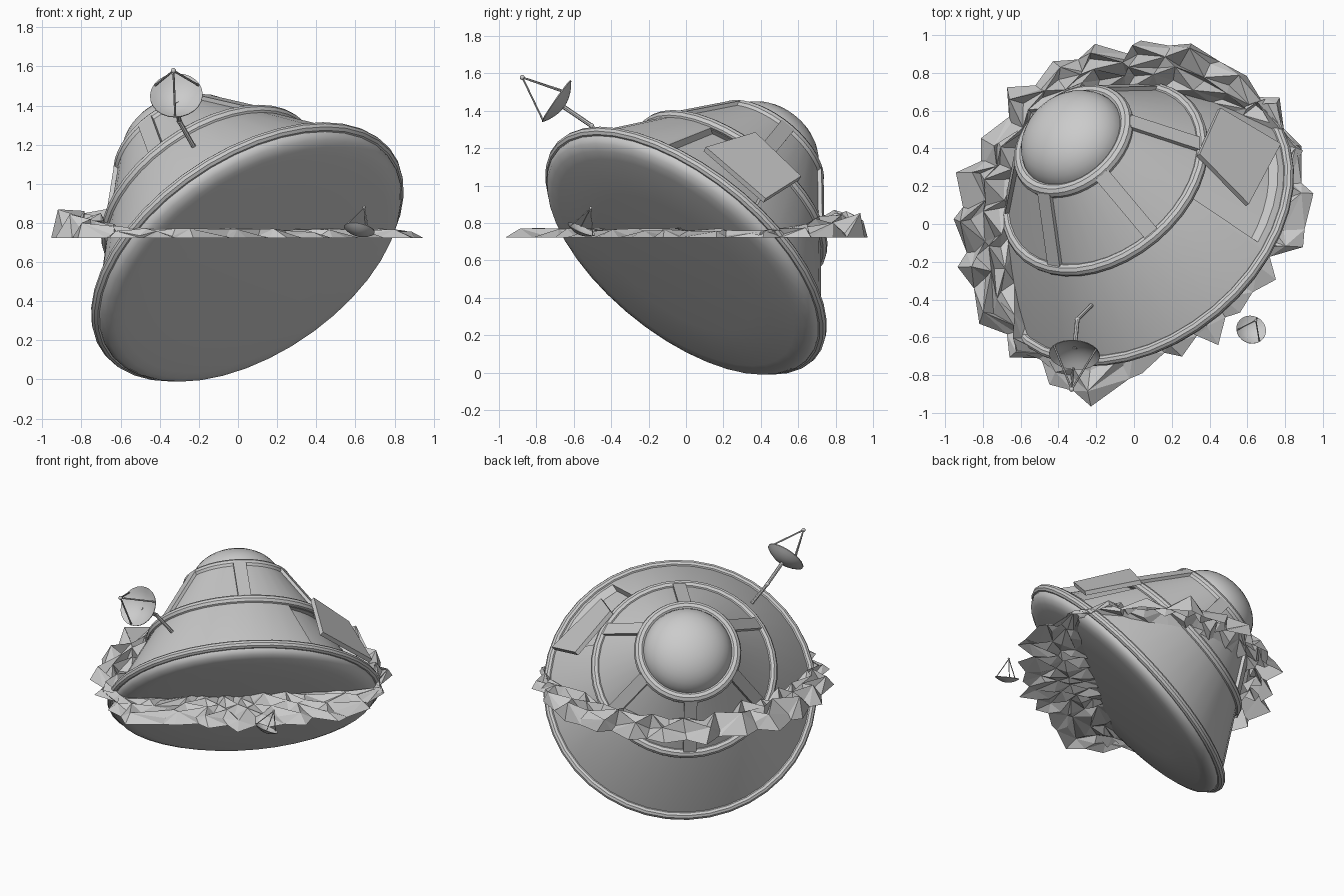
import bpy, bmesh, math, random
from mathutils import Vector, Matrix

if "Cube" in bpy.data.objects:
    bpy.data.objects.remove(bpy.data.objects["Cube"])

random.seed(4)
# Tilted capsule frame: base centre, axis, and two directions across it
C = Vector((0.048, 0.0, 0.652))
A = Vector((-0.47, 0.56, 0.69)).normalized()
E1 = Vector((0.766, 0.643, 0)).normalized()
E2 = A.cross(E1)
M = Matrix.Translation(C) @ Matrix((E1, E2, A)).transposed().to_4x4()


def make(name, verts, faces, mat=None, smooth=True):
    me = bpy.data.meshes.new(name)
    me.from_pydata([tuple(v) for v in verts], [], faces)
    bm = bmesh.new()
    bm.from_mesh(me)
    bmesh.ops.recalc_face_normals(bm, faces=bm.faces)
    bm.to_mesh(me)
    bm.free()
    ob = bpy.data.objects.new(name, me)
    bpy.context.collection.objects.link(ob)
    if mat:
        ob.matrix_world = mat
    if smooth:
        shade(ob)
    return ob


def activate(ob):
    bpy.ops.object.select_all(action='DESELECT')
    ob.select_set(True)
    bpy.context.view_layer.objects.active = ob


def shade(ob):
    activate(ob)
    bpy.ops.object.shade_smooth_by_angle(angle=math.radians(35))


def lathe(name, prof, mat, n=40, smooth=True):
    """Spin (radius, height) points; end points at radius 0 become poles."""
    verts, rows, faces = [], [], []
    for r, h in prof:
        k = 1 if r == 0 else n
        rows.append([len(verts) + (i % k) for i in range(n)])
        verts += [(r * math.cos(math.tau * i / n), r * math.sin(math.tau * i / n), h) for i in range(k)]
    for a, b in zip(rows, rows[1:]):
        for i in range(n):
            j = (i + 1) % n
            faces.append(list(dict.fromkeys((a[i], a[j], b[j], b[i]))))
    return make(name, verts, faces, mat, smooth)


def ring(name, R, w, t):
    bpy.ops.mesh.primitive_torus_add(major_radius=R, minor_radius=t, major_segments=40, minor_segments=10)
    ob = bpy.context.object
    ob.name = name
    ob.matrix_world = M @ Matrix.Translation((0, 0, w))
    shade(ob)


def rod(name, p, q, r, n=8):
    p, q = Vector(p), Vector(q)
    rot = (q - p).to_track_quat('Z', 'Y').to_matrix().to_4x4()
    L = (q - p).length
    lathe(name, [(0, 0), (r, 0), (r, L), (0, L)], Matrix.Translation(p) @ rot, n)


def ball(name, p, r):
    bpy.ops.mesh.primitive_uv_sphere_add(segments=12, ring_count=8, radius=r, location=p)
    bpy.context.object.name = name
    shade(bpy.context.object)


# Hull: rounded heat shield and straight cone
hull = lathe("hull", [(0, -0.105), (0.5, -0.1), (0.76, -0.092), (0.81, -0.083), (0.85, -0.066), (0.87, -0.04),
                      (0.872, -0.01), (0.862, 0.01), (0.582, 0.43), (0.335, 0.785), (0.28, 0.8), (0, 0.8)], M, smooth=False)

# Shallow hatch recess cut from the lower cone
n, t0, t1 = 6, math.radians(-61), math.radians(-20)
cv, cf = [], []
for i in range(n + 1):
    t = t0 + (t1 - t0) * i / n
    for r, w in ((0.78, 0.05), (0.95, 0.05), (0.72, 0.40), (0.55, 0.40)):
        cv.append((r * math.cos(t), r * math.sin(t), w))
for i in range(n):
    for k in range(4):
        m = (k + 1) % 4
        cf.append((4 * i + k, 4 * i + m, 4 * i + 4 + m, 4 * i + 4 + k))
cf += [(0, 1, 2, 3), tuple(4 * n + k for k in range(4))]
cutter = make("hatch_cutter", cv, cf, M, False)
mod = hull.modifiers.new("recess", 'BOOLEAN')
mod.object, mod.operation, mod.solver = cutter, 'DIFFERENCE', 'EXACT'
activate(hull)
bpy.ops.object.modifier_apply(modifier="recess")
bpy.data.objects.remove(cutter)
shade(hull)

# Rings and nose dome
ring("base_rim", 0.872, 0.0, 0.029)
ring("middle_ring", 0.582, 0.43, 0.034)
ring("top_ring", 0.316, 0.785, 0.038)
lathe("nose_dome", [(0.295 * math.cos(k * math.pi / 18), 0.785 + 0.215 * math.sin(k * math.pi / 18)) for k in range(9)]
      + [(0, 1.0)], M)

# Six ribs on the upper cone
p0, p1 = Vector((0.578, 0, 0.43)), Vector((0.33, 0, 0.785))
d = (p1 - p0).normalized()
side = Vector((0, 1, 0))
basis = Matrix((d, side, d.cross(side))).transposed().to_4x4()
for k in range(6):
    bpy.ops.mesh.primitive_cube_add(size=1)
    ob = bpy.context.object
    ob.name = f"rib_{k + 1}"
    ob.matrix_world = (M @ Matrix.Rotation(math.radians(30 + 60 * k), 4, 'Z') @ Matrix.Translation((p0 + p1) / 2)
                       @ basis @ Matrix.Diagonal(((p1 - p0).length, 0.085, 0.045, 1)))

# Loose hatch door, sprung open on one side
door = make("hatch_door", [(0.34, 0.365, 1.275), (0.45, 0.61, 1.04), (0.77, 0.42, 0.92), (0.6, 0.1, 1.195)],
            [(0, 1, 2, 3)], smooth=False)
sol = door.modifiers.new("thickness", 'SOLIDIFY')
sol.thickness, sol.offset = 0.03, 0


# Dish antenna: bowl, three struts and feed tip
def dish(name, centre, tip, r):
    centre, tip = Vector(centre), Vector(tip)
    mat = Matrix.Translation(centre) @ (tip - centre).to_track_quat('Z', 'Y').to_matrix().to_4x4()
    dep, th = 0.36 * r, 0.04 * r
    prof = [(r * k / 5, dep * ((k / 5) ** 2 - 1)) for k in range(6)]
    lathe(name + "_bowl", prof + [(q, h + th) for q, h in reversed(prof)], mat, 24)
    for k in range(3):
        a = math.tau * k / 3 - math.pi / 2
        rod(f"{name}_strut_{k + 1}", mat @ Vector((r * .95 * math.cos(a), r * .95 * math.sin(a), 0)), tip, 0.04 * r, 6)
    ball(name + "_feed", tip, 0.1 * r)


dish("antenna", (-0.315, -0.69, 1.45), (-0.33, -0.875, 1.578), 0.135)
rod("antenna_stalk_lower", (-0.215, -0.42, 1.17), (-0.3, -0.505, 1.32), 0.012)
rod("antenna_stalk_upper", (-0.3, -0.505, 1.32), (-0.315, -0.66, 1.425), 0.012)
ball("antenna_elbow", (-0.3, -0.505, 1.32), 0.014)
dish("fallen_dish", (0.62, -0.56, 0.765), (0.645, -0.51, 0.88), 0.08)

# Broken ground: jagged ring of facets where the hull meets the surface
Z0 = 0.722
outer = [.92, .95, .97, .98, 1.0, .96, .98, .92, .93, .92, .91, .93, .91, .92, 1.0, .78, .73, .73, .71, .78]


def edge_of_hull(target):
    """March outward from inside the hull to its outline at ground height."""
    start = Vector((-0.2, 0.2, Z0))
    for k in range(101):
        p = start.lerp(target, k / 100)
        q = p - C
        w = q.dot(A)
        if w < -0.1 or (q - w * A).length > (0.87 - 0.667 * max(w, 0)):
            return p
    return target


N, ROWS = 46, 6
verts, faces = [], []
for i in range(N):
    a = math.tau * i / N
    s = i / N * len(outer)
    k = int(s)
    R = outer[k] + (outer[(k + 1) % len(outer)] - outer[k]) * (s - k)
    R += random.uniform(0, 0.07) * (1 if i % 2 else -1)
    a += random.uniform(-0.04, 0.04)
    out = Vector((max(-.955, min(.95, R * math.cos(a))), max(-1, min(1, R * math.sin(a))), Z0))
    inn = edge_of_hull(out)
    back = max(0, -0.64 * math.cos(a) + 0.77 * math.sin(a) + 0.25)
    for j in range(ROWS):
        p = inn.lerp(out, j / (ROWS - 1))
        if 0 < j < ROWS - 1:
            p += Vector((random.uniform(-.03, .03), random.uniform(-.03, .03), 0))
            tall = 1.0 if (i + j) % 2 else 0.3
            p.z += (0.05 + 0.1 * min(back, 1)) * tall * random.uniform(0.6, 1.05)
        elif j == 0:
            p += (inn - out).normalized() * 0.02
            p.z += 0.03 * random.random()
        verts.append(p)
for i in range(N):
    m = (i + 1) % N
    for j in range(ROWS - 1):
        a, b, c, e = i * ROWS + j, i * ROWS + j + 1, m * ROWS + j + 1, m * ROWS + j
        faces += [(a, b, c), (a, c, e)] if (i + j) % 2 else [(a, b, e), (b, c, e)]
make("broken_ground", verts, faces, smooth=False)
